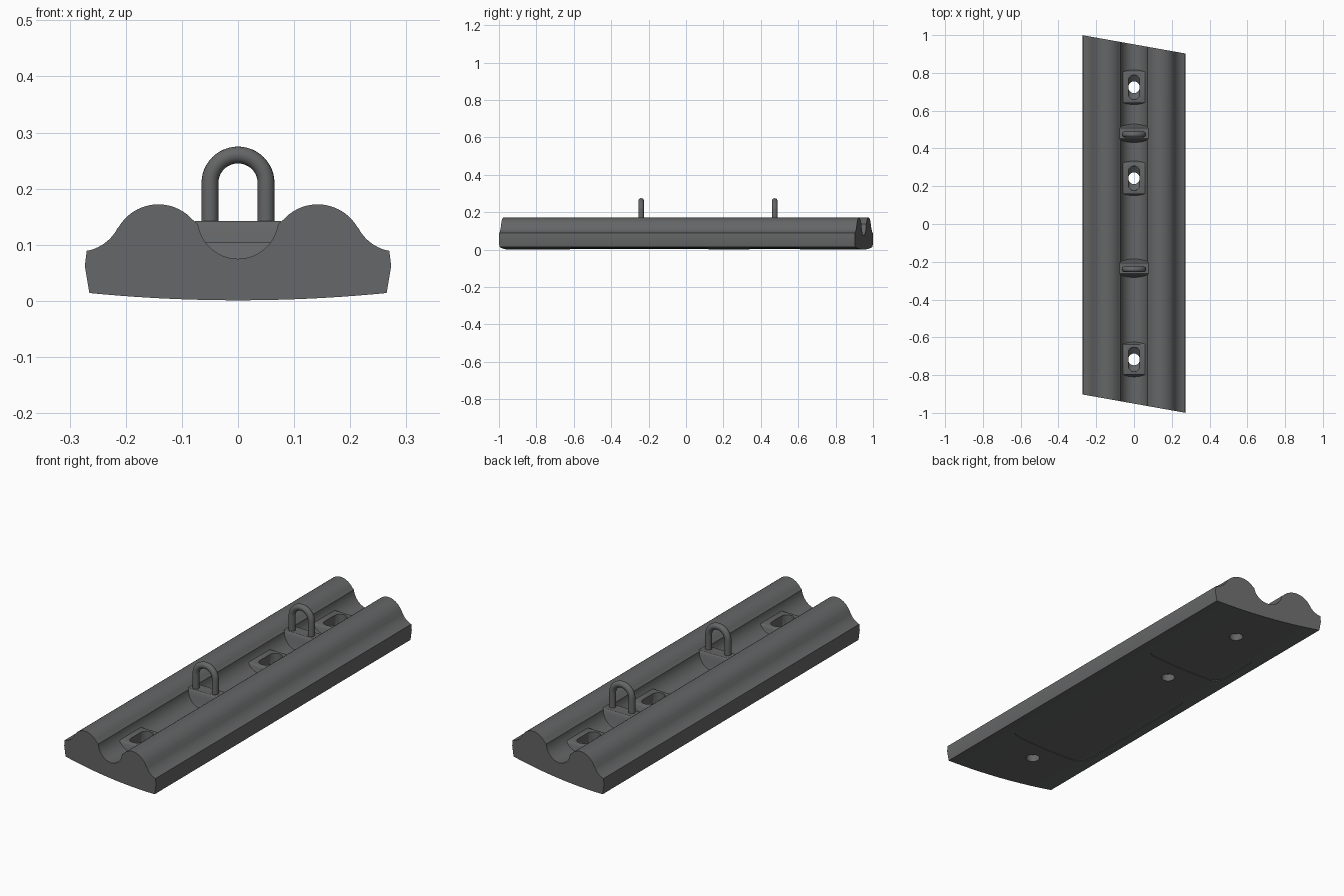
import bpy, bmesh
from math import pi, sin, cos, atan2, radians

cube = bpy.data.objects.get("Cube")
if cube:
    bpy.data.objects.remove(cube)

SKEW = -0.178
HOLES = (0.724, 0.242, -0.717)
STAPLES = (0.474, -0.24)

grey = bpy.data.materials.new("dark grey plastic")
grey.use_nodes = True
grey.diffuse_color = (0.13, 0.132, 0.135, 1)
grey.node_tree.nodes["Principled BSDF"].inputs["Base Color"].default_value = grey.diffuse_color


def loft(name, rings):
    """Closed solid through a list of equal-length rings."""
    bm = bmesh.new()
    loops = [[bm.verts.new(p) for p in ring] for ring in rings]
    n = len(loops[0])
    for a, b in zip(loops, loops[1:]):
        for i in range(n):
            bm.faces.new((a[i], a[(i + 1) % n], b[(i + 1) % n], b[i]))
    bm.faces.new(loops[0])
    bm.faces.new(loops[-1])
    bmesh.ops.recalc_face_normals(bm, faces=bm.faces)
    me = bpy.data.meshes.new(name)
    bm.to_mesh(me)
    bm.free()
    me.materials.append(grey)
    ob = bpy.data.objects.new(name, me)
    bpy.context.collection.objects.link(ob)
    return ob


def combine(ob, other, operation):
    """Apply a boolean and discard the helper."""
    mod = ob.modifiers.new("cut", "BOOLEAN")
    mod.operation, mod.solver, mod.object = operation, "EXACT", other
    bpy.context.view_layer.objects.active = ob
    bpy.ops.object.modifier_apply(modifier=mod.name)
    bpy.data.objects.remove(other)


def smooth(ob):
    bpy.ops.object.select_all(action="DESELECT")
    ob.select_set(True)
    bpy.context.view_layer.objects.active = ob
    bpy.ops.object.shade_smooth_by_angle(angle=radians(30))


def arc(cx, cz, r, start, end, n):
    """Arc points between two angles in degrees."""
    angles = [radians(start + (end - start) * i / n) for i in range(n + 1)]
    return [(cx + r * cos(a), cz + r * sin(a)) for a in angles]


def bottom(x):
    return 0.001 + 0.185 * x * x


def body_solid(name, lift=0):
    # Half section: valley, rounded ridge, flared shoulder, side, bowed base
    half = arc(0, 0.147, 0.072, -90, -8, 14)
    half += arc(0.142, 0.09, 0.082, 138, 31, 20)
    half += arc(0.283, 0.165, 0.077, 208, 260, 10)
    half += [(0.273, 0.062)]
    half += [(0.265 * i / 10, bottom(0.265 * i / 10) + lift) for i in range(10, -1, -1)]
    section = half + [(-x, z) for x, z in half[-2:0:-1]]
    return loft(name, [[(x, s * 0.951 + SKEW * x, z) for x, z in section] for s in (-1, 1)])


def pad(y, half_width, top, inner, outer):
    # Flat-topped filler across the valley with softly blended ends
    base, steps = 0.06, 10
    edge = []
    for i in range(steps + 1):
        t = i / steps
        edge.append((outer + (inner - outer) * t, 0.073 + (top - 0.073) * (1 - cos(pi * t)) / 2))
    side = [(outer, base)] + edge
    side += [(-dy, z) for dy, z in reversed(side)]
    return loft("pad", [[(x, y + dy, z) for dy, z in side] for x in (-half_width, half_width)])


def rounded(hx, hy, r, y, z, n=8):
    # Rounded rectangle ring at a given height
    ring = []
    for k, (sx, sy) in enumerate(((1, 1), (-1, 1), (-1, -1), (1, -1))):
        ring += [(px, y + py, z) for px, py in
                 arc(sx * (hx - r), sy * (hy - r), r, 90 * k, 90 * k + 90, n)]
    return ring


body = body_solid("grooved_body")

# Valley pads under the holes and the staples
for y in HOLES:
    combine(body, pad(y, 0.066, 0.105, 0.078, 0.095), "UNION")
for y in STAPLES:
    combine(body, pad(y + 0.006, 0.077, 0.142, 0.027, 0.052), "UNION")

# Tapered slots running into round screw holes
for y in HOLES:
    r = 0.03
    rings = [rounded(r, r + d, r - 0.0005, y, z)
             for z, d in ((-0.05, 0.001), (0.035, 0.001), (0.06, 0.034), (0.2, 0.036))]
    combine(body, loft("slot_cutter", rings), "DIFFERENCE")

# Shallow rounded recesses on the underside
for y0, y1 in ((-0.62, 0.12), (0.34, 0.61)):
    hy = (y1 - y0) / 2
    cutter = loft("recess_cutter", [rounded(0.215, hy, 0.05, (y0 + y1) / 2, z) for z in (-0.05, 0.04)])
    combine(cutter, body_solid("recess_floor", 0.003), "DIFFERENCE")
    combine(body, cutter, "DIFFERENCE")
smooth(body)

# Wire staples standing in the valley
path = [(0.05, 0.12)] + arc(0, 0.21, 0.05, 0, 180, 24) + [(-0.05, 0.12)]
for name, y in zip(("rear_staple", "front_staple"), STAPLES):
    rings = []
    for x, z in path:
        a = atan2(max(z - 0.21, 0), x)
        rings.append([(x + 0.015 * cos(t) * cos(a), y + 0.015 * sin(t), z + 0.015 * cos(t) * sin(a))
                      for t in (2 * pi * i / 20 for i in range(20))])
    smooth(loft(name, rings))
